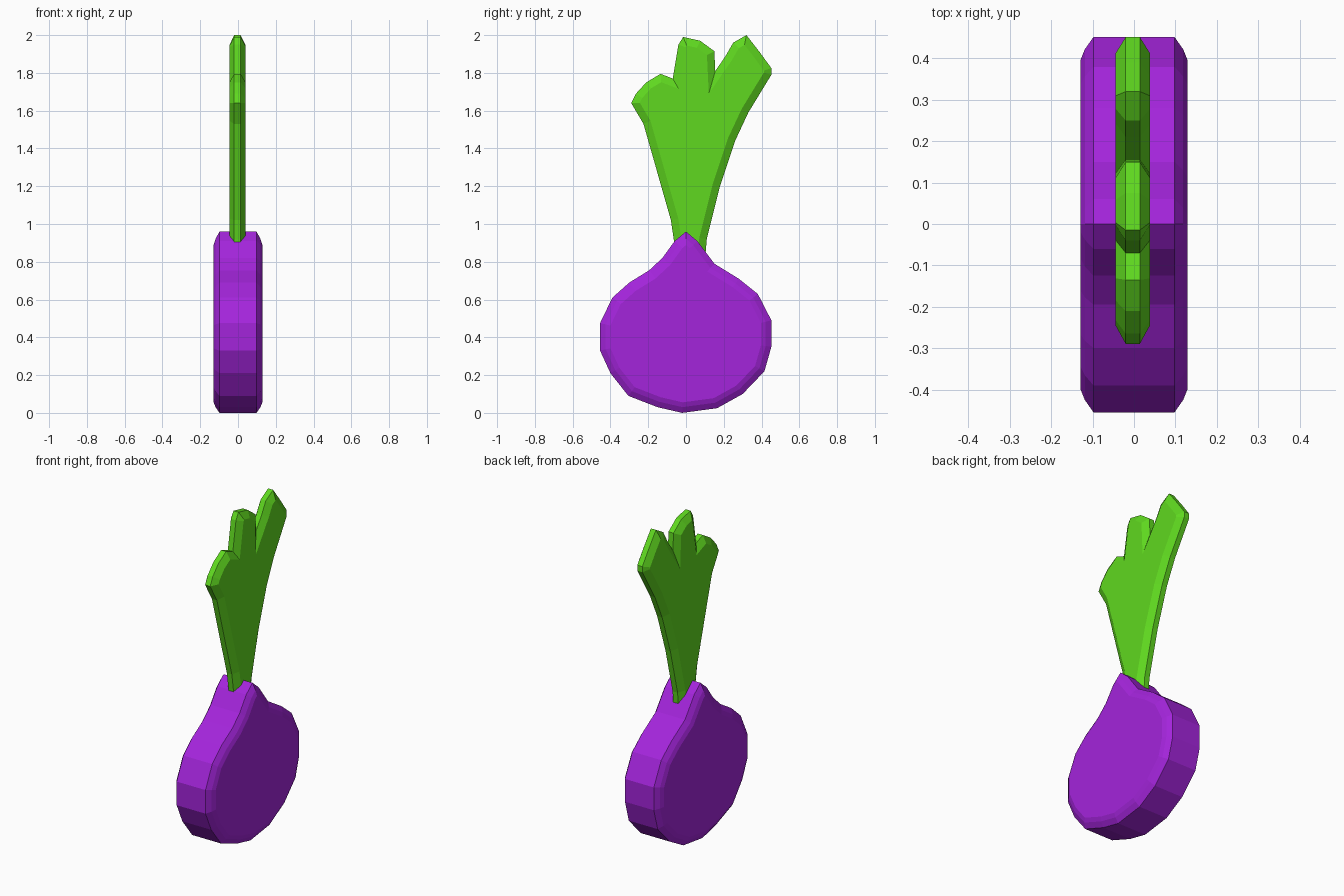
import bpy, bmesh
from mathutils import Vector

if "Cube" in bpy.data.objects:
    bpy.data.objects.remove(bpy.data.objects["Cube"])


def inset(pts, d):
    """Mitred inward offset of a clockwise outline."""
    out = []
    for i, p in enumerate(pts):
        a = (p - pts[i - 1]).normalized()
        b = (pts[(i + 1) % len(pts)] - p).normalized()
        n1, n2 = Vector((a.y, -a.x)), Vector((b.y, -b.x))
        out.append(p + (n1 + n2) * d / (1 + n1.dot(n2)))
    return out


def slab(name, outline, steps, color, shift=0.0):
    """Flat YZ profile thickened along x; steps = (half width, inset) from rim to face."""
    pts = [Vector(p) for p in outline]
    levels = [(-w, d) for w, d in reversed(steps)] + list(steps)
    bm = bmesh.new()
    rings = [[bm.verts.new((x + shift, p.x, p.y)) for p in inset(pts, d)]
             for x, d in levels]
    n = len(pts)
    for r, s in zip(rings, rings[1:]):
        for i in range(n):
            j = (i + 1) % n
            bm.faces.new((r[i], r[j], s[j], s[i]))
    caps = [bm.faces.new(rings[0]), bm.faces.new(rings[-1])]
    bmesh.ops.triangulate(bm, faces=caps)
    bmesh.ops.recalc_face_normals(bm, faces=bm.faces)
    me = bpy.data.meshes.new(name)
    bm.to_mesh(me)
    bm.free()
    mat = bpy.data.materials.new(name + "_color")
    mat.diffuse_color = color
    mat.use_nodes = True
    mat.node_tree.nodes["Principled BSDF"].inputs["Base Color"].default_value = mat.diffuse_color
    me.materials.append(mat)
    ob = bpy.data.objects.new(name, me)
    bpy.context.collection.objects.link(ob)
    return ob


# Round root with pointed crown
bulb = [(0, .96), (.06, .91), (.15, .79), (.28, .71), (.38, .63), (.452, .49),
        (.452, .35), (.415, .22), (.30, .10), (.165, .025), (-.02, 0),
        (-.15, .03), (-.305, .09), (-.40, .21), (-.455, .33), (-.455, .475),
        (-.39, .61), (-.30, .69), (-.195, .755), (-.125, .82), (-.06, .91)]
slab("bulb", bulb, [(.098, 0), (.119, .03), (.129, .055)], (.37, .018, .71, 1))

# Three-lobed leaf, its stem sunk into the bulb
leaf = [(-.05, .80), (-.065, .92), (-.08, 1.02), (-.225, 1.53), (-.29, 1.64),
        (-.265, 1.69), (-.21, 1.75), (-.135, 1.795), (-.07, 1.77),
        (-.04, 1.95), (-.015, 1.99), (.075, 1.97), (.15, 1.915), (.155, 1.81),
        (.21, 1.89), (.25, 1.96), (.32, 2.0), (.39, 1.91), (.452, 1.825),
        (.452, 1.79), (.33, 1.59), (.26, 1.44), (.18, 1.20), (.11, .92), (.10, .80)]
slab("leaves", leaf, [(.017, 0), (.042, .04)], (.115, .69, .014, 1), -.003)
